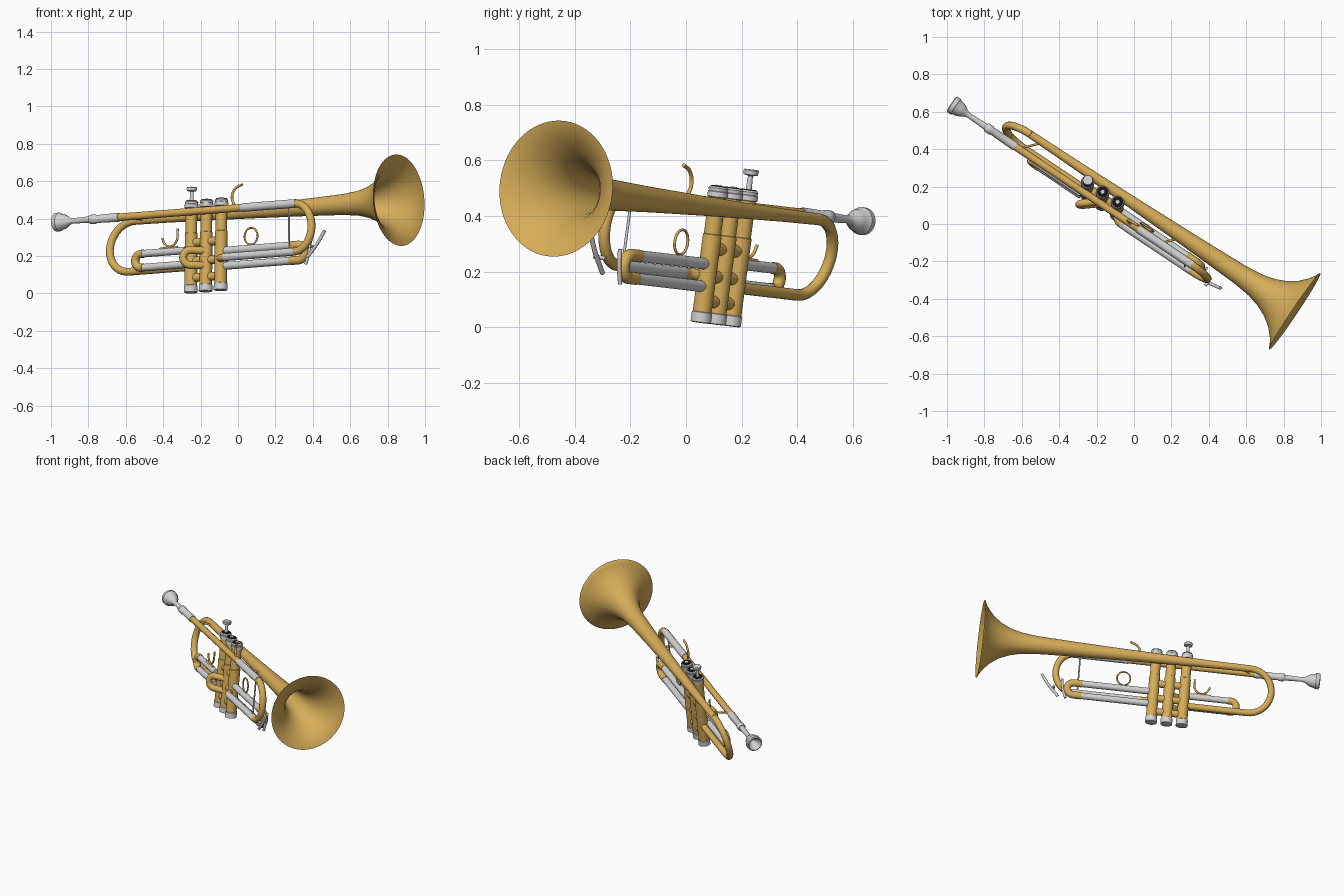
import bpy, bmesh, math
from mathutils import Vector, Matrix

cube = bpy.data.objects.get("Cube")
if cube:
    bpy.data.objects.remove(cube, do_unlink=True)


def material(name, rgb, rough):
    m = bpy.data.materials.new(name)
    m.use_nodes = True
    m.diffuse_color = (*rgb, 1)
    b = m.node_tree.nodes["Principled BSDF"]
    b.inputs["Base Color"].default_value = (*rgb, 1)
    b.inputs["Roughness"].default_value = rough
    return m


GOLD = material("gold brass", (0.68, 0.42, 0.10), 0.4)
SILVER = material("silver", (0.65, 0.65, 0.65), 0.4)
BLACK = material("black", (0.008, 0.008, 0.008), 0.6)

# Instrument frame: X along the bell, Y to its left, Z along the valves
along = Vector((0.829, -0.555, 0.065)).normalized()
side = Vector((0.0105, 0.132, 0.99)).cross(along).normalized()
up = along.cross(side)
FRAME = Matrix((along, side, up)).transposed().to_4x4()
FRAME.translation = (0.857, -0.465, 0.498)


def finish(name, mesh, mat):
    mesh.materials.clear()
    mesh.materials.append(mat)
    mesh.polygons.foreach_set("use_smooth", [True] * len(mesh.polygons))
    mesh.set_sharp_from_angle(angle=math.radians(40))
    ob = bpy.data.objects.new(name, mesh)
    ob.matrix_world = FRAME
    bpy.context.collection.objects.link(ob)
    return ob


def lathe(name, profile, mat, center=(0, 0, 0), axis="X", sides=32):
    """Turn (position, radius) pairs around an axis."""
    bm = bmesh.new()
    c, rings = Vector(center), []
    for t, r in profile:
        ring = []
        for i in range(sides):
            a = math.tau * i / sides
            p, q = r * math.cos(a), r * math.sin(a)
            ring.append(bm.verts.new(c + Vector((t, p, q) if axis == "X" else (p, q, t))))
        rings.append(ring)
    for lo, hi in zip(rings, rings[1:]):
        for i in range(sides):
            j = (i + 1) % sides
            bm.faces.new((lo[i], lo[j], hi[j], hi[i]))
    bm.faces.new(rings[0])
    bm.faces.new(rings[-1])
    bmesh.ops.recalc_face_normals(bm, faces=bm.faces)
    mesh = bpy.data.meshes.new(name)
    bm.to_mesh(mesh)
    bm.free()
    return finish(name, mesh, mat)


def rod(name, a, b, r, mat, sides=24):
    return tube(name, [a, b], r, mat)


def tube(name, points, r, mat, smooth=False, cyclic=False):
    """Round tube along a path."""
    cu = bpy.data.curves.new(name, "CURVE")
    cu.dimensions = "3D"
    cu.bevel_depth, cu.bevel_resolution = r, 5
    cu.use_fill_caps = True
    if smooth:
        sp = cu.splines.new("BEZIER")
        sp.bezier_points.add(len(points) - 1)
        for bp, p in zip(sp.bezier_points, points):
            bp.co = p
            bp.handle_left_type = bp.handle_right_type = "AUTO"
    else:
        sp = cu.splines.new("POLY")
        sp.points.add(len(points) - 1)
        for sp_p, p in zip(sp.points, points):
            sp_p.co = (*p, 1)
    sp.use_cyclic_u = cyclic
    temp = bpy.data.objects.new(name + "_path", cu)
    bpy.context.collection.objects.link(temp)
    deps = bpy.context.evaluated_depsgraph_get()
    mesh = bpy.data.meshes.new_from_object(temp.evaluated_get(deps))
    bpy.data.objects.remove(temp, do_unlink=True)
    return finish(name, mesh, mat)


def u_bend(start, end, reach, lead=(0, 0, 0), steps=20):
    """Half-ellipse from start to end bulging along reach."""
    a, b, k, ld = Vector(start), Vector(end), Vector(reach), Vector(lead)
    mid, half = (a + b) / 2, (a - b) / 2
    arc = [mid + half * math.cos(math.pi * i / steps) + k * math.sin(math.pi * i / steps)
           for i in range(steps + 1)]
    return [a + ld] + arc + [b + ld] if ld.length else arc


LEAD_Y, VALVE_Y, FIRST_Y = -0.101, -0.05, -0.09
R = 0.021

# Bell: thin flared shell
flare = [(-1.7, 0.021), (-1.5, 0.023), (-1.25, 0.028), (-0.93, 0.036), (-0.6, 0.046),
         (-0.35, 0.056), (-0.25, 0.067), (-0.18, 0.085), (-0.12, 0.112), (-0.07, 0.147),
         (-0.03, 0.19), (-0.01, 0.22), (0, 0.243)]
inner = [(x + 0.002, r - 0.004) for x, r in reversed(flare[4:])]
lathe("bell", flare + [(0.004, 0.245)] + inner, GOLD, sides=64)

# Rear bow and its lower tube into the first valve
bow = u_bend((-1.70, 0, 0), (-1.70, VALVE_Y, -0.28), (-0.14, 0, 0))
tube("rear_bow", bow + [Vector((-1.31, VALVE_Y, -0.28))], R, GOLD)

# Leadpipe, receiver and mouthpiece
rod("leadpipe", (-1.75, LEAD_Y, 0.01), (-0.92, LEAD_Y, 0.01), 0.02, GOLD)
lathe("mouthpiece_receiver", [(-1.92, 0.021), (-1.915, 0.025), (-1.885, 0.025), (-1.88, 0.021),
      (-1.74, 0.024), (-1.73, 0.022)], SILVER, (0, LEAD_Y, 0.01))
lathe("mouthpiece", [(-2.085, 0.006), (-2.11, 0.028), (-2.135, 0.036), (-2.142, 0.043),
      (-2.137, 0.05), (-2.115, 0.05), (-2.108, 0.044), (-2.085, 0.04), (-2.065, 0.03),
      (-2.05, 0.019), (-2.03, 0.014), (-1.91, 0.018)], SILVER, (0, LEAD_Y, 0.01))

# Main tuning slide
rod("tuning_sleeve_upper", (-0.937, LEAD_Y, 0.01), (-0.59, LEAD_Y, 0.01), 0.023, SILVER)
rod("tuning_sleeve_lower", (-1.05, LEAD_Y, -0.25), (-0.59, LEAD_Y, -0.25), 0.021, SILVER)
tube("tuning_bow", u_bend((-0.60, LEAD_Y, 0.01), (-0.60, LEAD_Y, -0.25), (0.11, 0, 0)), R, GOLD)
tube("tuning_entry", [(-1.03, LEAD_Y, -0.25), (-1.06, LEAD_Y + 0.003, -0.25),
     (-1.11, VALVE_Y - 0.01, -0.25)], 0.021, GOLD, smooth=True)
rod("tuning_brace", (-0.635, LEAD_Y, 0.01), (-0.635, LEAD_Y, -0.25), 0.005, SILVER)

# Third valve slide, forward
for label, z in (("upper", -0.207), ("lower", -0.289)):
    rod("third_slide_" + label, (-1.1, VALVE_Y, z), (-0.65, VALVE_Y, z), R, SILVER)
tube("third_slide_bow", u_bend((-0.608, VALVE_Y, -0.207), (-0.608, VALVE_Y, -0.289),
     (0.042, 0, 0), (-0.05, 0, 0)), 0.023, GOLD)

# First valve slide, rearward
for label, z in (("upper", -0.195), ("lower", -0.27)):
    rod("first_slide_" + label, (-1.595, FIRST_Y, z), (-1.31, FIRST_Y, z), 0.02, SILVER)
tube("first_slide_bow", u_bend((-1.595, FIRST_Y, -0.195), (-1.595, FIRST_Y, -0.27),
     (-0.038, 0, 0), (0.015, 0, 0)), 0.022, GOLD)

# Second valve slide, out to the right and back
tube("second_slide", u_bend((-1.26, -0.115, -0.2), (-1.26, -0.115, -0.28),
     (-0.03, -0.025, 0), (0.06, 0.05, 0)), R, GOLD)

# Valves
for n, word in enumerate(("first", "second", "third")):
    x = -1.203 + 0.0965 * (n - 1)
    at = (x, VALVE_Y, 0)
    lathe(word + "_valve_casing", [(-0.385, 0.034), (-0.1, 0.034), (-0.098, 0.031), (0.045, 0.031)],
          GOLD, at, "Z")
    lathe(word + "_bottom_cap", [(-0.42, 0.03), (-0.417, 0.037), (-0.382, 0.037), (-0.38, 0.034)],
          SILVER, at, "Z")
    lathe(word + "_top_cap", [(0.035, 0.031), (0.037, 0.037), (0.055, 0.037), (0.057, 0.034),
          (0.068, 0.036), (0.074, 0.031)], SILVER, at, "Z")
    lathe(word + "_felt", [(0.073, 0.029), (0.077, 0.029)], BLACK, at, "Z")
    if n == 0:
        lathe("raised_finger_button", [(0.07, 0.011), (0.125, 0.009), (0.13, 0.026),
              (0.145, 0.028), (0.149, 0.025)], SILVER, at, "Z")
    else:
        lathe(word + "_piston_top", [(0.074, 0.013), (0.08, 0.011)], SILVER, at, "Z")
    # Knuckles joining neighbouring valves
    if n < 2:
        for z in (-0.15, -0.25, -0.34):
            rod("valve_knuckle", (x + 0.015, VALVE_Y, z), (x + 0.082, VALVE_Y, z), 0.023, GOLD)

# Finger ring, thumb hook and little-finger hook
ring = [(-0.914 + 0.042 * math.cos(a), VALVE_Y, -0.14 + 0.045 * math.sin(a))
        for a in (math.tau * i / 32 for i in range(32))]
tube("finger_ring", ring, 0.005, GOLD, cyclic=True)
tube("thumb_hook", [(-1.46, FIRST_Y, -0.12), (-1.44, FIRST_Y, -0.155), (-1.41, FIRST_Y, -0.168),
     (-1.37, FIRST_Y, -0.145), (-1.36, FIRST_Y, -0.075)], 0.006, GOLD, smooth=True)
rod("thumb_saddle", (-1.47, FIRST_Y, -0.178), (-1.36, FIRST_Y, -0.178), 0.009, GOLD)
tube("little_finger_hook", [(-0.985, LEAD_Y, 0.02), (-1.005, LEAD_Y, 0.07),
     (-0.985, LEAD_Y, 0.115), (-0.94, LEAD_Y, 0.135)], 0.007, GOLD, smooth=True)

# Braces between bell and leadpipe
for x in (-0.80, -1.71):
    rod("bell_brace", (x, LEAD_Y, 0.01), (x + 0.09, 0, 0), 0.006, GOLD)

# Water keys on the two forward bows
tube("tuning_water_key", [(-0.405, LEAD_Y, -0.15), (-0.455, LEAD_Y, -0.22),
     (-0.515, LEAD_Y, -0.285)], 0.009, SILVER, smooth=True)
rod("water_key_pivot", (-0.485, LEAD_Y - 0.025, -0.23), (-0.485, LEAD_Y + 0.025, -0.23), 0.008, SILVER)
tube("third_slide_water_key", [(-0.53, VALVE_Y, -0.19), (-0.538, VALVE_Y, -0.25),
     (-0.56, VALVE_Y, -0.315)], 0.008, SILVER, smooth=True)
